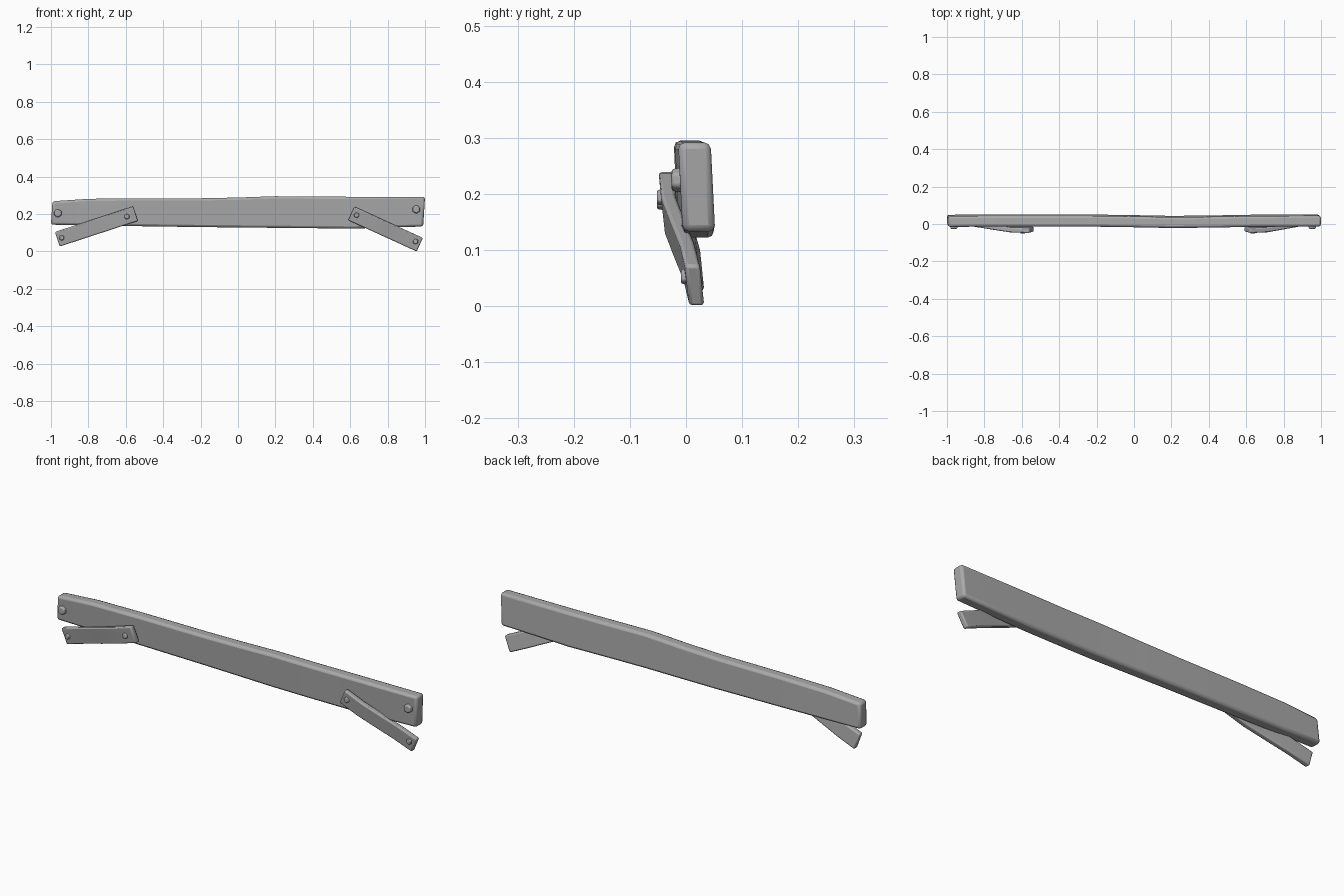
import bpy, bmesh, math
from mathutils import Vector

cube = bpy.data.objects.get("Cube")
if cube:
    bpy.data.objects.remove(cube, do_unlink=True)

grey = bpy.data.materials.new("worn_grey")
grey.use_nodes = True
grey.diffuse_color = (0.4, 0.4, 0.4, 1)
grey.node_tree.nodes["Principled BSDF"].inputs["Base Color"].default_value = (0.4, 0.4, 0.4, 1)


def finish(name, bm, bevel):
    bmesh.ops.recalc_face_normals(bm, faces=bm.faces)
    mesh = bpy.data.meshes.new(name)
    bm.to_mesh(mesh)
    bm.free()
    obj = bpy.data.objects.new(name, mesh)
    bpy.context.collection.objects.link(obj)
    mesh.materials.append(grey)
    mod = obj.modifiers.new("soft_edges", "BEVEL")
    mod.width, mod.segments = bevel, 2
    mod.limit_method, mod.angle_limit = "ANGLE", math.radians(40)
    bpy.ops.object.select_all(action="DESELECT")
    obj.select_set(True)
    bpy.context.view_layer.objects.active = obj
    bpy.ops.object.shade_smooth_by_angle(angle=math.radians(40))
    return obj


def plank(name, stations, thick, lean, bevel):
    """Loft a board through stations of (bottom xz, top xz, front y)."""
    bm = bmesh.new()
    rings = []
    for (bx, bz), (tx, tz), y in stations:
        corners = [(bx, y + lean, bz), (bx, y + lean + thick, bz),
                   (tx, y - lean + thick, tz), (tx, y - lean, tz)]
        rings.append([bm.verts.new(c) for c in corners])
    for a, b in zip(rings, rings[1:]):
        for i in range(4):
            j = (i + 1) % 4
            bm.faces.new((a[i], a[j], b[j], b[i]))
    bm.faces.new(rings[0])
    bm.faces.new(rings[-1])
    return finish(name, bm, bevel)


def brace(name, inner, outer, half_width):
    """Short board, bent so that its outer end tucks back under the beam."""
    a, b = Vector(inner), Vector(outer)
    d = (b - a).normalized()
    up = Vector((-d.y, d.x)) * half_width
    if up.y < 0:
        up = -up
    stations = []
    for t, y in ((0, -0.045), (0.25, -0.041), (0.5, -0.025), (0.75, -0.008), (1, 0.002)):
        p = a.lerp(b, t)
        stations.append((p - up, p + up, y))
    return plank(name, stations, 0.027, 0.004, 0.006)


def bolt(name, x, y, z, radius, depth):
    """Six-sided bolt head facing the front."""
    bm = bmesh.new()
    bmesh.ops.create_cone(bm, cap_ends=True, segments=6, radius1=radius,
                          radius2=radius * 0.85, depth=depth)
    for v in bm.verts:
        v.co = Vector((x + v.co.x, y - v.co.z, z + v.co.y))
    return finish(name, bm, radius * 0.2)


# Long beam, slightly bowed and uneven
plank("main_beam", [
    ((-1.0, 0.143), (-0.992, 0.268), -0.012),
    ((-0.8, 0.139), (-0.8, 0.281), -0.011),
    ((-0.55, 0.135), (-0.55, 0.284), -0.011),
    ((-0.2, 0.13), (-0.2, 0.284), -0.011),
    ((0.0, 0.128), (0.0, 0.288), -0.014),
    ((0.2, 0.126), (0.2, 0.295), -0.018),
    ((0.4, 0.124), (0.4, 0.293), -0.016),
    ((0.62, 0.122), (0.62, 0.292), -0.012),
    ((0.99, 0.133), (1.0, 0.292), -0.01),
], 0.058, 0.004, 0.012)

# Front braces, one at each end
brace("right_brace", (-0.548, 0.202), (-0.966, 0.065), 0.041)
brace("left_brace", (0.606, 0.203), (0.972, 0.036), 0.04)

# Bolts on the beam ends
bolt("right_beam_bolt", -0.963, -0.016, 0.204, 0.024, 0.02)
bolt("left_beam_bolt", 0.953, -0.016, 0.225, 0.024, 0.02)

# Bolts on both ends of each brace
for side, xi, zi, xo, zo in (("right", -0.594, 0.186, -0.942, 0.073),
                             ("left", 0.634, 0.194, 0.949, 0.053)):
    bolt(side + "_inner_brace_bolt", xi, -0.045, zi, 0.016, 0.014)
    bolt(side + "_outer_brace_bolt", xo, -0.002, zo, 0.016, 0.014)
